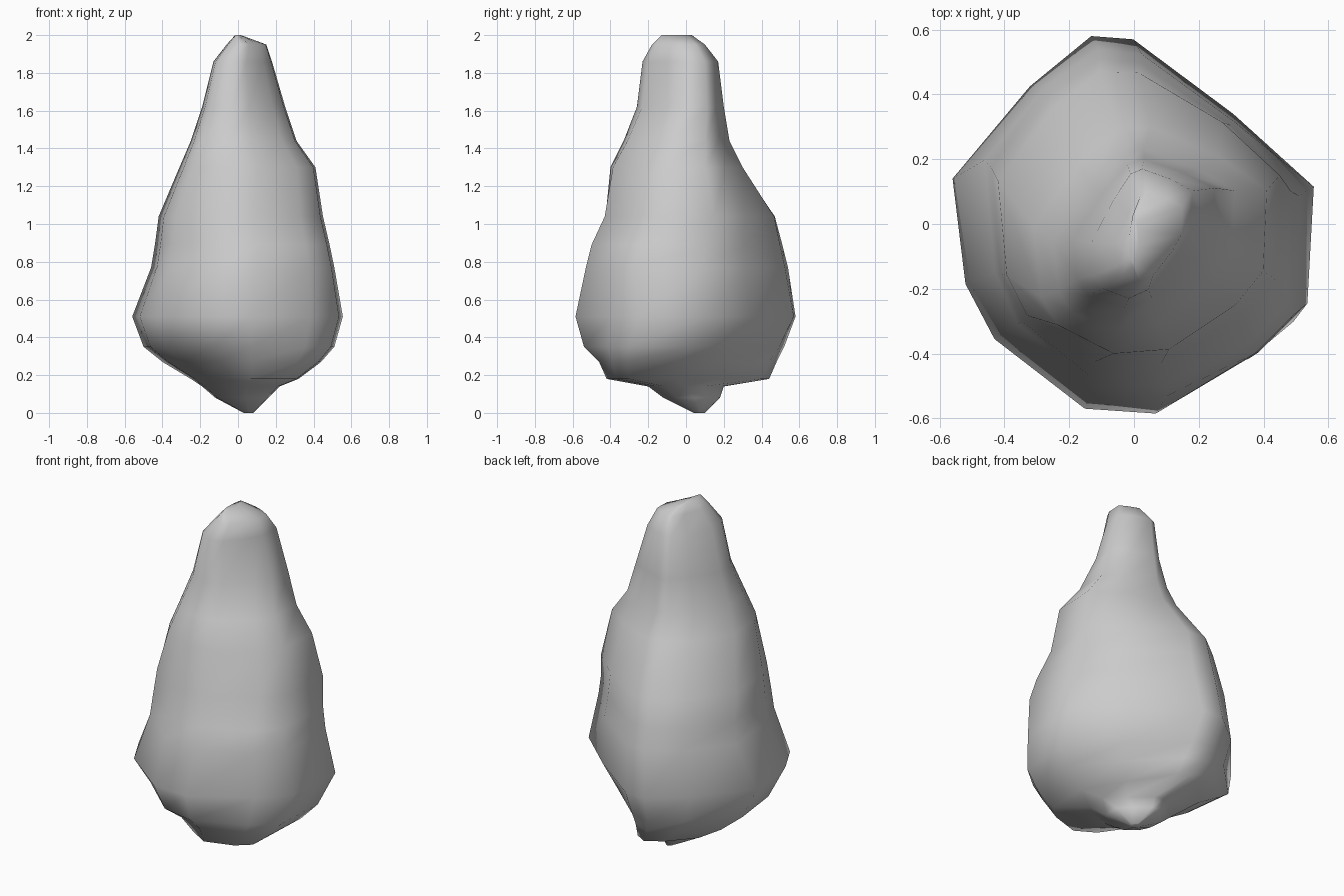
import bpy, bmesh, math

# Plan outline of the widest part, counter-clockwise
outline = [(0.56, 0.12), (0.31, 0.345), (0.0, 0.575), (-0.13, 0.585), (-0.32, 0.43),
           (-0.56, 0.145), (-0.52, -0.18), (-0.43, -0.35), (-0.15, -0.565),
           (0.07, -0.58), (0.39, -0.39), (0.54, -0.24)]

# Sections from base to tip: z, x min, x max, y min, y max, diagonal skew
sections = [
    (0.00, 0.03, 0.08, 0.04, 0.10, 0.0),
    (0.08, -0.12, 0.16, -0.12, 0.18, -0.1),
    (0.14, -0.19, 0.22, -0.20, 0.20, -0.2),
    (0.18, -0.25, 0.32, -0.42, 0.44, -0.35),
    (0.27, -0.40, 0.44, -0.46, 0.48, -0.3),
    (0.35, -0.50, 0.51, -0.54, 0.52, -0.15),
    (0.51, -0.56, 0.555, -0.585, 0.58, 0.0),
    (0.77, -0.46, 0.51, -0.53, 0.54, -0.08),
    (0.89, -0.44, 0.485, -0.50, 0.51, -0.05),
    (1.04, -0.42, 0.45, -0.43, 0.47, 0.04),
    (1.30, -0.31, 0.41, -0.40, 0.30, 0.18),
    (1.44, -0.25, 0.31, -0.33, 0.23, 0.28),
    (1.62, -0.19, 0.25, -0.26, 0.20, 0.38),
    (1.86, -0.13, 0.18, -0.23, 0.17, 0.42),
    (1.95, -0.06, 0.15, -0.18, 0.10, 0.42),
    (2.00, -0.015, 0.015, -0.13, 0.03, 0.2),
]


def fit(values, low, high, power):
    """Scale values into low..high; a power below 1 gives fuller corners."""
    a, b = min(values), max(values)
    units = [2 * (v - a) / (b - a) - 1 for v in values]
    full = [math.copysign(abs(u) ** power, u) for u in units]
    return [(low + high) / 2 + u * (high - low) / 2 for u in full]


# Lumpy pear-shaped body lofted through the sections
bm = bmesh.new()
rings = []
for z, x0, x1, y0, y1, skew in sections:
    power = 0.88 if 0.7 < z < 1.5 else 1.0
    xs = fit([p[0] for p in outline], x0, x1, power)
    ys = fit([p[1] * math.cos(skew) + p[0] * math.sin(skew) for p in outline], y0, y1, power)
    rings.append([bm.verts.new((x, y, z)) for x, y in zip(xs, ys)])

n = len(outline)
for low, high in zip(rings, rings[1:]):
    for i in range(n):
        j = (i + 1) % n
        bm.faces.new((low[i], low[j], high[j], high[i]))
bm.faces.new(rings[0][::-1])
bm.faces.new(rings[-1])
bmesh.ops.recalc_face_normals(bm, faces=bm.faces)
for f in bm.faces:
    f.smooth = True

mesh = bpy.data.meshes.new("pear_body")
bm.to_mesh(mesh)
bm.free()
bpy.context.collection.objects.link(bpy.data.objects.new("pear_body", mesh))
